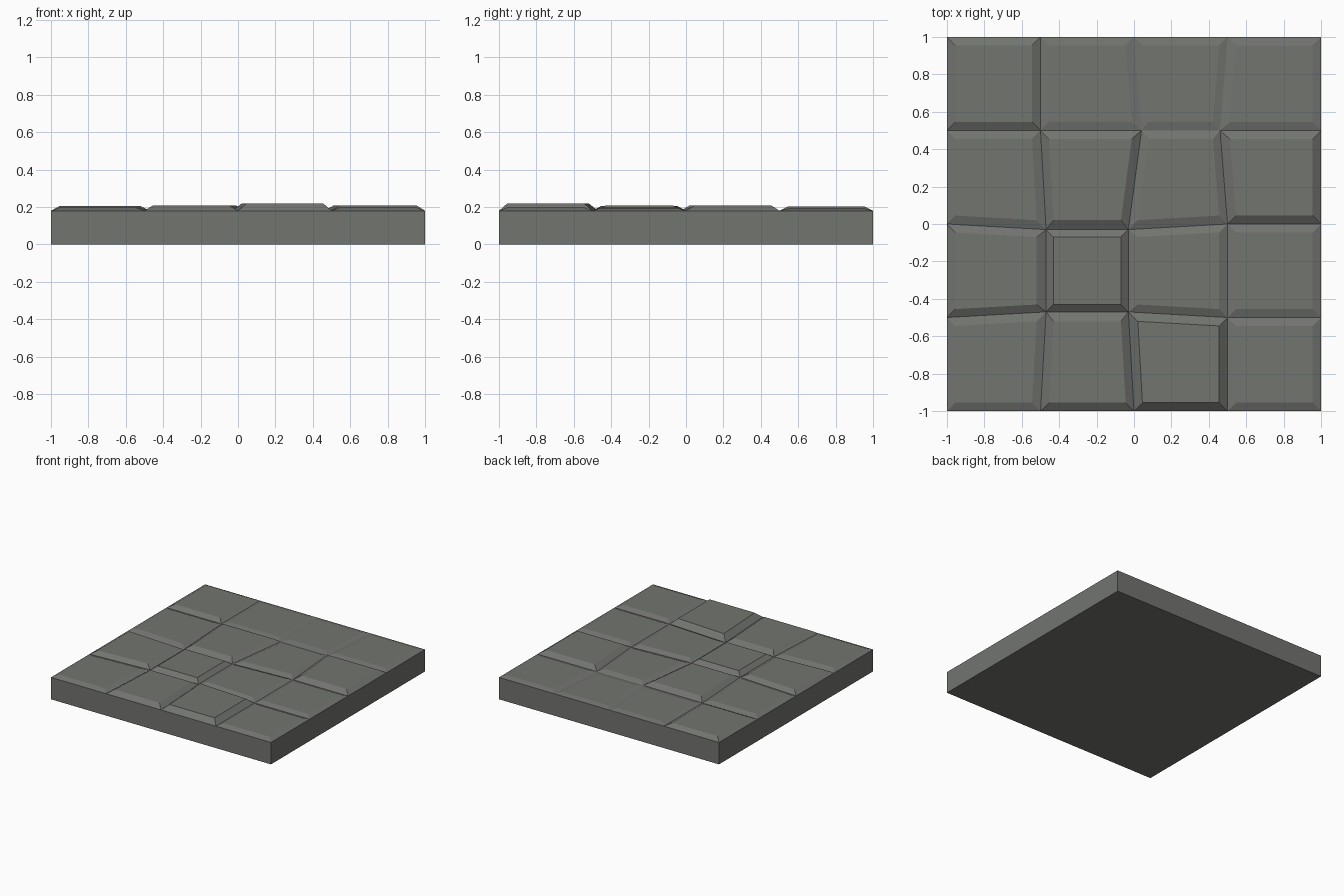
import bpy, bmesh

if "Cube" in bpy.data.objects:
    bpy.data.objects.remove(bpy.data.objects["Cube"])

SIDE_Z = 0.18      # height of the slab sides and the grooves
INSET = 0.82       # size of each flat stone top relative to its cell

# Height of each paving stone, rows from front (-y) to back (+y)
HEIGHTS = [
    [0.197, 0.209, 0.220, 0.198],
    [0.205, 0.209, 0.199, 0.196],
    [0.197, 0.209, 0.197, 0.209],
    [0.203, 0.190, 0.190, 0.192],
]
# Groove crossings nudged off the regular grid: (column, row) -> (dx, dy)
NUDGE = {
    (1, 1): (0.03, 0.03), (2, 1): (-0.03, 0.03),
    (1, 2): (0.03, -0.03), (2, 2): (-0.03, -0.03),
    (2, 3): (0.04, 0.0), (3, 3): (-0.04, 0.0),
}

stone = bpy.data.materials.new("grey stone")
stone.diffuse_color = (0.17, 0.176, 0.163, 1)
stone.use_nodes = True
stone.node_tree.nodes["Principled BSDF"].inputs["Base Color"].default_value = stone.diffuse_color

bm = bmesh.new()

# Groove crossings
grid = {}
for i in range(5):
    for j in range(5):
        dx, dy = NUDGE.get((i, j), (0, 0))
        grid[i, j] = bm.verts.new((-1 + i * 0.5 + dx, -1 + j * 0.5 + dy, SIDE_Z))

# Stones: flat top with four sloping edges down to the grooves
for j, row in enumerate(HEIGHTS):
    for i, h in enumerate(row):
        cx, cy = -0.75 + i * 0.5, -0.75 + j * 0.5
        outer = [grid[i, j], grid[i + 1, j], grid[i + 1, j + 1], grid[i, j + 1]]
        inner = [bm.verts.new((cx + (v.co.x - cx) * INSET,
                               cy + (v.co.y - cy) * INSET, h)) for v in outer]
        bm.faces.new(inner)
        for k in range(4):
            n = (k + 1) % 4
            bm.faces.new((outer[k], outer[n], inner[n], inner[k]))

# Slab sides and underside
rim = ([grid[i, 0] for i in range(4)] + [grid[4, j] for j in range(4)]
       + [grid[i, 4] for i in range(4, 0, -1)] + [grid[0, j] for j in range(4, 0, -1)])
foot = [bm.verts.new((v.co.x, v.co.y, 0)) for v in rim]
for k in range(len(rim)):
    n = (k + 1) % len(rim)
    bm.faces.new((foot[k], foot[n], rim[n], rim[k]))
bm.faces.new(foot[::-1])
bmesh.ops.recalc_face_normals(bm, faces=bm.faces[:])

mesh = bpy.data.meshes.new("stone_floor_tile")
bm.to_mesh(mesh)
bm.free()
mesh.materials.append(stone)
bpy.context.collection.objects.link(bpy.data.objects.new("stone_floor_tile", mesh))
